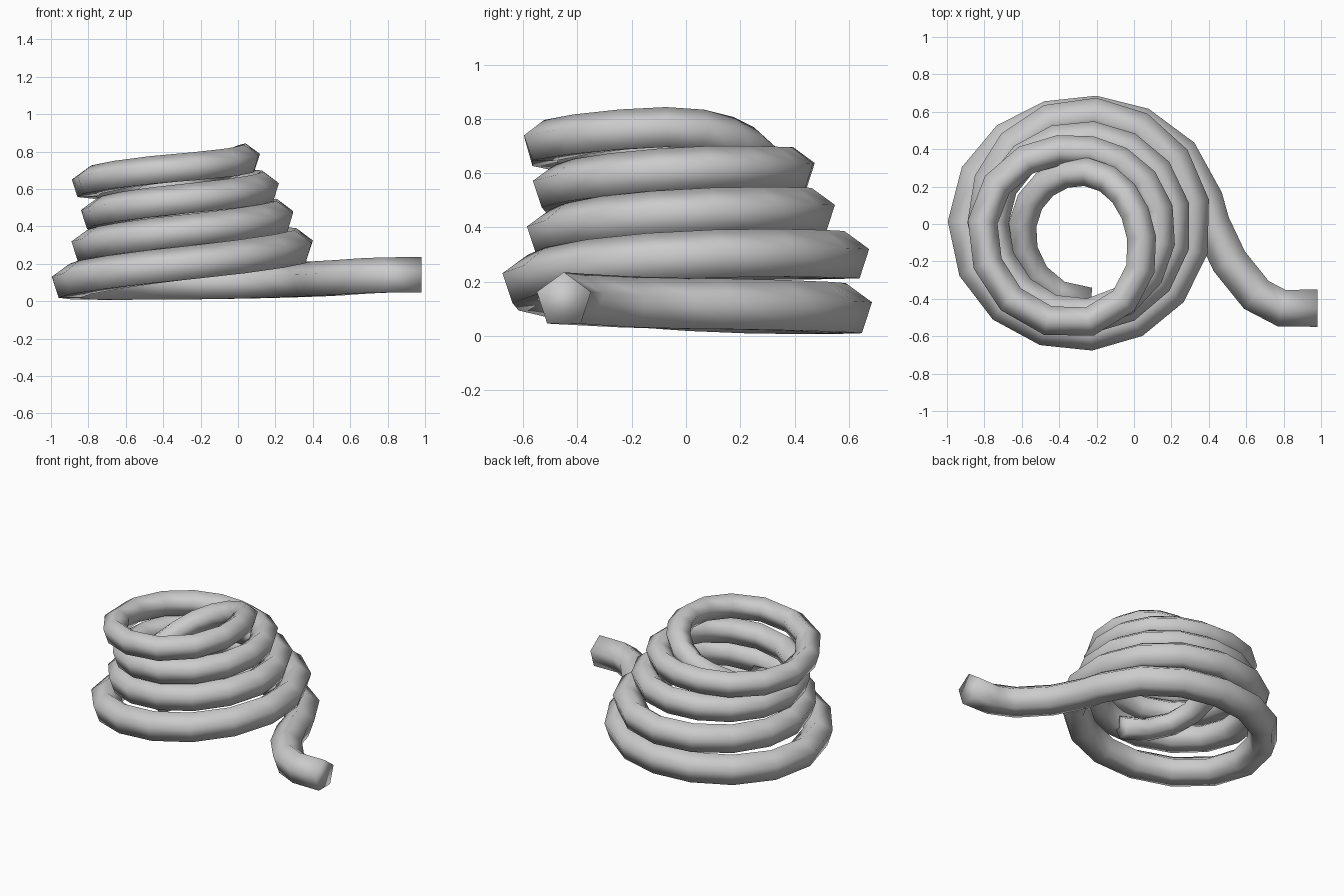
import bpy, bmesh, math
from mathutils import Vector

cube = bpy.data.objects.get("Cube")
if cube:
    bpy.data.objects.remove(cube, do_unlink=True)

CENTRE_X = -0.28   # coil axis
SIDES = 5          # pentagonal rope section
STEP = 24          # degrees per segment, 15 segments a turn

# (radius, height) of the rope centre at every quarter turn
QUARTERS = [
    (0.68, 0.11), (0.59, 0.092), (0.62, 0.10), (0.585, 0.195),
    (0.60, 0.29), (0.585, 0.29), (0.52, 0.29), (0.50, 0.37),
    (0.50, 0.45), (0.465, 0.455), (0.475, 0.46), (0.485, 0.54),
    (0.42, 0.61), (0.395, 0.61), (0.53, 0.625), (0.53, 0.71),
    (0.305, 0.76), (0.28, 0.64), (0.315, 0.45), (0.41, 0.29), (0.43, 0.26),
]


def spline(values, t):
    """Catmull-Rom value of a list at position t."""
    i = min(int(t), len(values) - 2)
    f = t - i
    last = len(values) - 1
    a, b, c, d = (values[max(0, min(last, i + k))] for k in (-1, 0, 1, 2))
    return b + 0.5 * f * (c - a + f * (2*a - 5*b + 4*c - d + f * (3*(b - c) + d - a)))


# Loose tail, then the rising coil and its inner end
path = [Vector(p) for p in ((0.98, -0.45, 0.13), (0.79, -0.45, 0.13),
                            (0.655, -0.38, 0.125), (0.51, -0.20, 0.115), (0.415, 0.0, 0.11))]
radii, heights = zip(*QUARTERS)
degrees = 11
while degrees <= 19 * 90 + 12:
    t = degrees / 90
    r, a = spline(radii, t), math.radians(degrees)
    path.append(Vector((CENTRE_X + r * math.cos(a), r * math.sin(a), spline(heights, t))))
    degrees += STEP

# Sweep the section along the path, one corner always up
bm = bmesh.new()
rings = []
for i, p in enumerate(path):
    tangent = (path[min(i + 1, len(path) - 1)] - path[max(i - 1, 0)]).normalized()
    side = tangent.cross(Vector((0, 0, 1))).normalized()
    up = side.cross(tangent)
    size = 0.105 - 0.028 * i / (len(path) - 1)
    ring = []
    for k in range(SIDES):
        a = math.tau * k / SIDES
        ring.append(bm.verts.new(p + size * (up * math.cos(a) + side * math.sin(a))))
    rings.append(ring)
for r0, r1 in zip(rings, rings[1:]):
    for k in range(SIDES):
        n = (k + 1) % SIDES
        bm.faces.new((r0[k], r0[n], r1[n], r1[k]))
bm.faces.new(rings[0])
bm.faces.new(rings[-1])
bmesh.ops.recalc_face_normals(bm, faces=bm.faces)
for face in bm.faces:
    face.smooth = True

mesh = bpy.data.meshes.new("coiled_rope")
bm.to_mesh(mesh)
bm.free()
rope = bpy.data.objects.new("coiled_rope", mesh)
bpy.context.collection.objects.link(rope)

# Plain grey
grey = bpy.data.materials.new("light_grey")
grey.use_nodes = True
colour = (0.6, 0.6, 0.6, 1)
grey.diffuse_color = colour
grey.node_tree.nodes["Principled BSDF"].inputs["Base Color"].default_value = colour
mesh.materials.append(grey)
